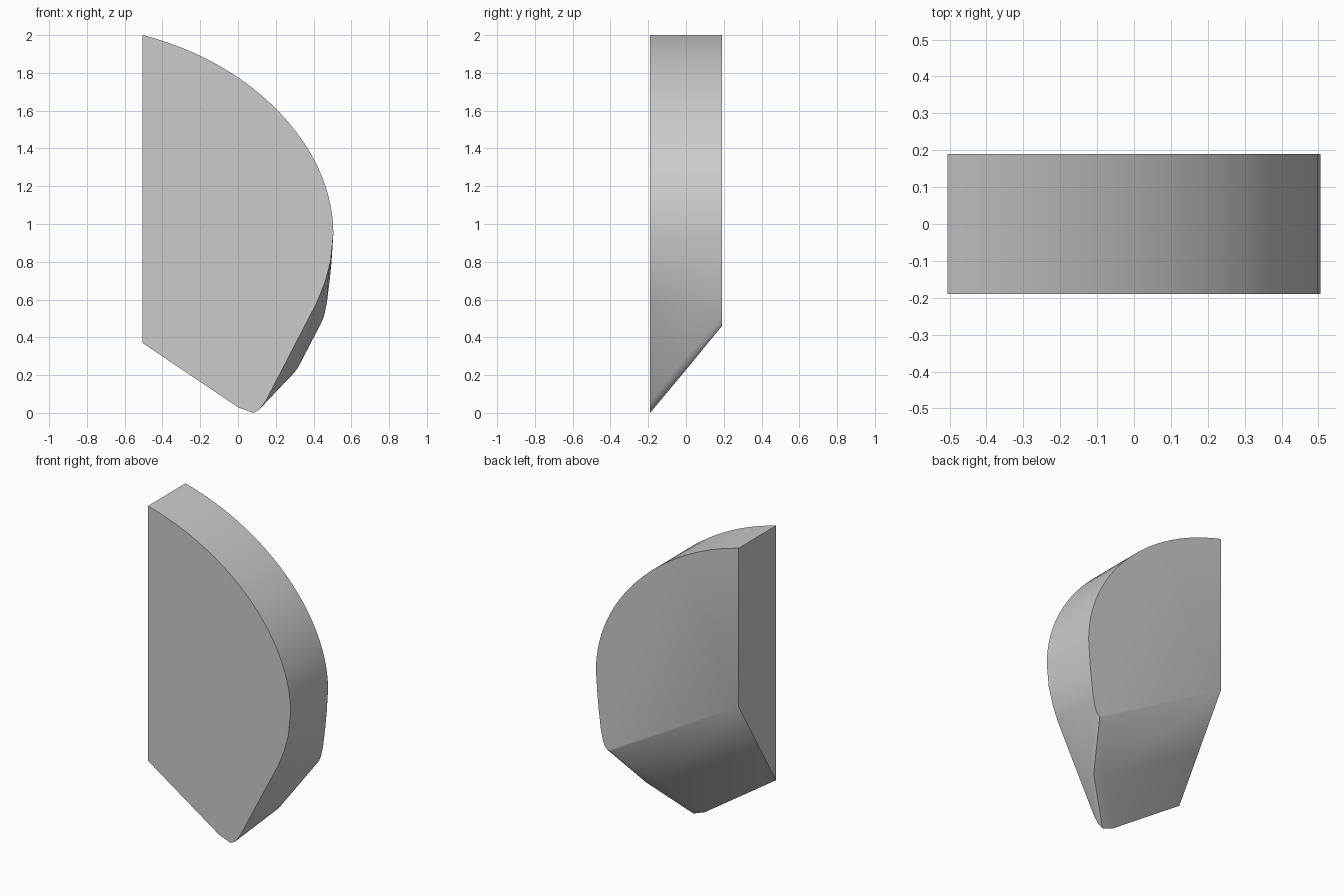
import bpy, bmesh, math
from mathutils import Vector
from mathutils.geometry import interpolate_bezier

if "Cube" in bpy.data.objects:
    bpy.data.objects.remove(bpy.data.objects["Cube"], do_unlink=True)

# Single grey material
grey = bpy.data.materials.new("plain grey")
grey.use_nodes = True
colour = (0.6, 0.6, 0.6, 1)
grey.diffuse_color = colour
grey.node_tree.nodes["Principled BSDF"].inputs["Base Color"].default_value = colour

# Upper arc, shared by every section
arc = [(p.x, p.y) for p in interpolate_bezier(
    Vector((-0.505, 2.0)), Vector((0.09, 1.85)),
    Vector((0.505, 1.40)), Vector((0.505, 0.95)), 28)]

# Lower outline at each depth: side, rounded tip, sloping underside
sections = {
    -0.19: [(.49, .80), (.46, .69), (.42, .59), (.145, .06),
            (.11, .015), (.08, 0), (0, .03), (-.505, .37)],
    -0.015: [(.493, .80), (.475, .69), (.445, .58), (.335, .28),
             (.315, .235), (.295, .21), (.20, .225), (-.505, .653)],
    0.19: [(.495, .80), (.485, .70), (.47, .58), (.455, .51),
           (.44, .475), (.42, .46), (.39, .465), (-.505, .985)],
}

# Loft the sections into one solid and cap the ends
bm = bmesh.new()
rings = [[bm.verts.new((x, y, z)) for x, z in arc + lower]
         for y, lower in sections.items()]
for a, b in zip(rings, rings[1:]):
    for i in range(len(a)):
        j = (i + 1) % len(a)
        bm.faces.new((a[i], a[j], b[j], b[i]))
bm.faces.new(rings[0])
bm.faces.new(rings[-1])
bmesh.ops.recalc_face_normals(bm, faces=bm.faces)

mesh = bpy.data.meshes.new("curved_wedge")
bm.to_mesh(mesh)
bm.free()
mesh.materials.append(grey)
wedge = bpy.data.objects.new("curved_wedge", mesh)
bpy.context.collection.objects.link(wedge)

# Smooth the curved side, keep the flat faces crisp
bpy.ops.object.select_all(action="DESELECT")
wedge.select_set(True)
bpy.context.view_layer.objects.active = wedge
bpy.ops.object.shade_smooth_by_angle(angle=math.radians(35))
